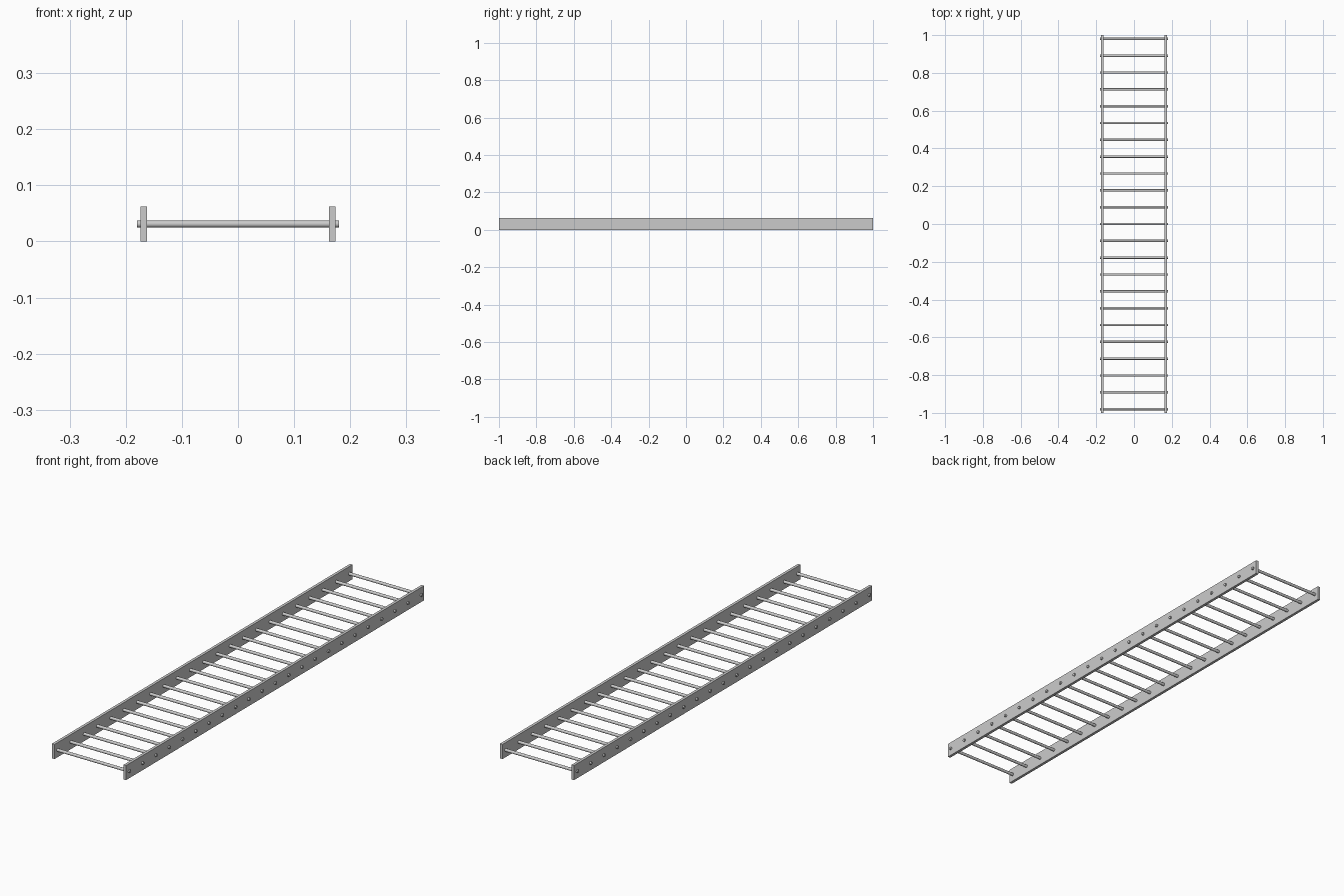
import bpy, math

if "Cube" in bpy.data.objects:
    bpy.data.objects.remove(bpy.data.objects["Cube"])

RAIL_X, RAIL_T, RAIL_H, LENGTH = 0.168, 0.012, 0.062, 2.0
RUNGS, END_Y, RUNG_R, RUNG_HALF = 23, 0.98, 0.0063, 0.18

# Side rails
for name, side in (("left_rail", -1), ("right_rail", 1)):
    bpy.ops.mesh.primitive_cube_add(size=1, location=(side * RAIL_X, 0, RAIL_H / 2))
    rail = bpy.context.object
    rail.name = name
    rail.scale = (RAIL_T, LENGTH, RAIL_H)
    bpy.ops.object.transform_apply(location=False, rotation=False, scale=True)

# Round rungs passing through both rails
for i in range(RUNGS):
    y = -END_Y + 2 * END_Y * i / (RUNGS - 1)
    bpy.ops.mesh.primitive_cylinder_add(
        vertices=16, radius=RUNG_R, depth=2 * RUNG_HALF,
        location=(0, y, RAIL_H / 2), rotation=(0, math.pi / 2, 0))
    bpy.context.object.name = f"rung_{i + 1:02d}"
    bpy.ops.object.shade_smooth_by_angle(angle=math.radians(35))
